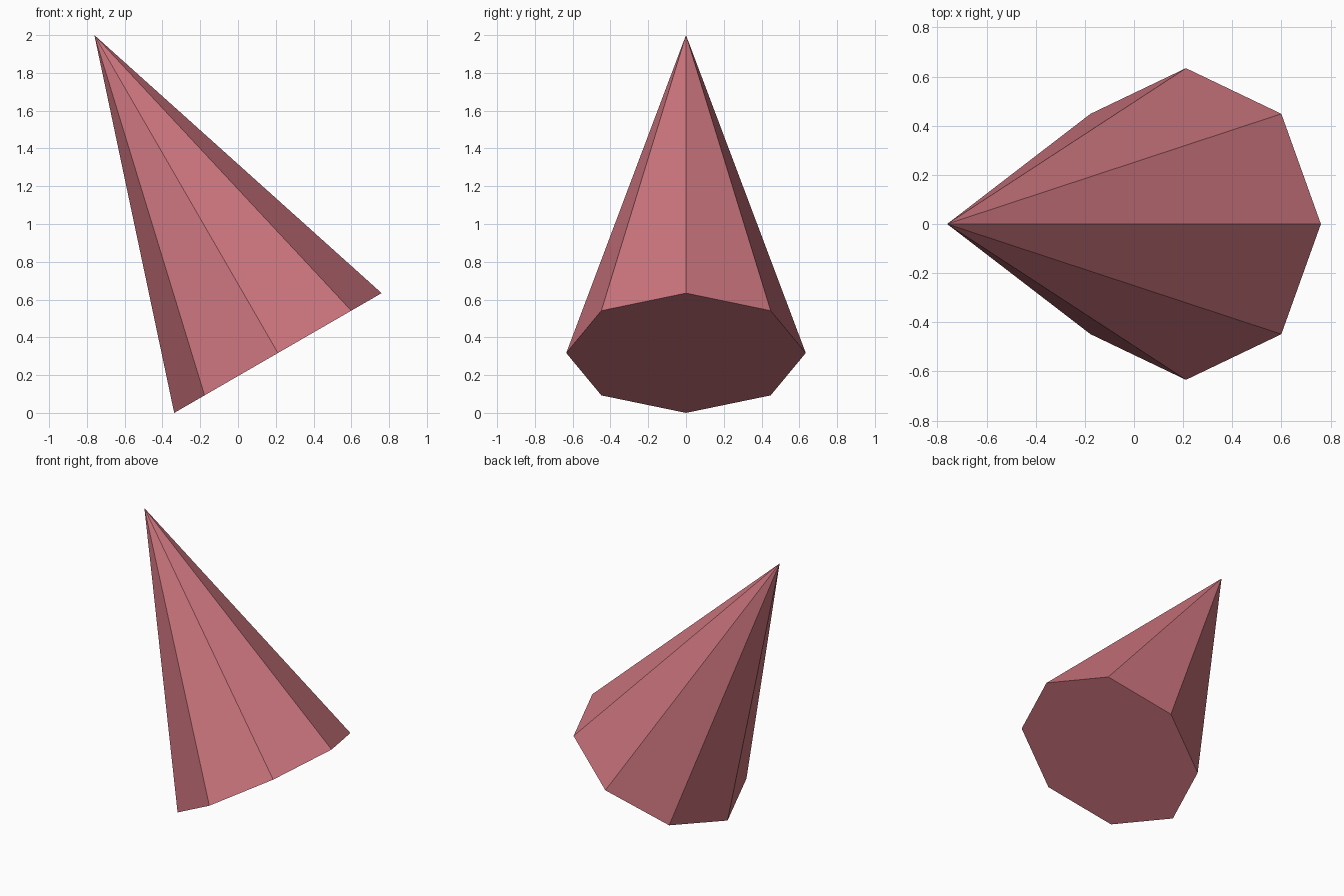
import bpy
import math
from mathutils import Matrix, Vector

cube = bpy.data.objects.get("Cube")
if cube:
    bpy.data.objects.remove(cube, do_unlink=True)

RADIUS = 0.634
TILT = math.radians(30)
s, c = math.sin(TILT), math.cos(TILT)
HEIGHT = (2 - RADIUS * s) / c          # total height comes to 2 units
WIDTH = HEIGHT * s + RADIUS * c

# Dusty rose surface
mat = bpy.data.materials.new("dusty_rose")
mat.use_nodes = True
colour = (0.61, 0.18, 0.21, 1.0)
mat.diffuse_color = colour
mat.node_tree.nodes["Principled BSDF"].inputs["Base Color"].default_value = colour

# Eight-sided cone leaning towards -x, resting on its lowest base corner
bpy.ops.mesh.primitive_cone_add(vertices=8, radius1=RADIUS, radius2=0,
                                depth=HEIGHT, end_fill_type='NGON')
cone = bpy.context.object
cone.name = "tilted_cone"
base_centre = Vector((WIDTH / 2 - RADIUS * c, 0, RADIUS * s))
cone.data.transform(Matrix.Translation(base_centre)
                    @ Matrix.Rotation(-TILT, 4, 'Y')
                    @ Matrix.Translation((0, 0, HEIGHT / 2)))
cone.data.materials.append(mat)
bpy.ops.object.shade_flat()
